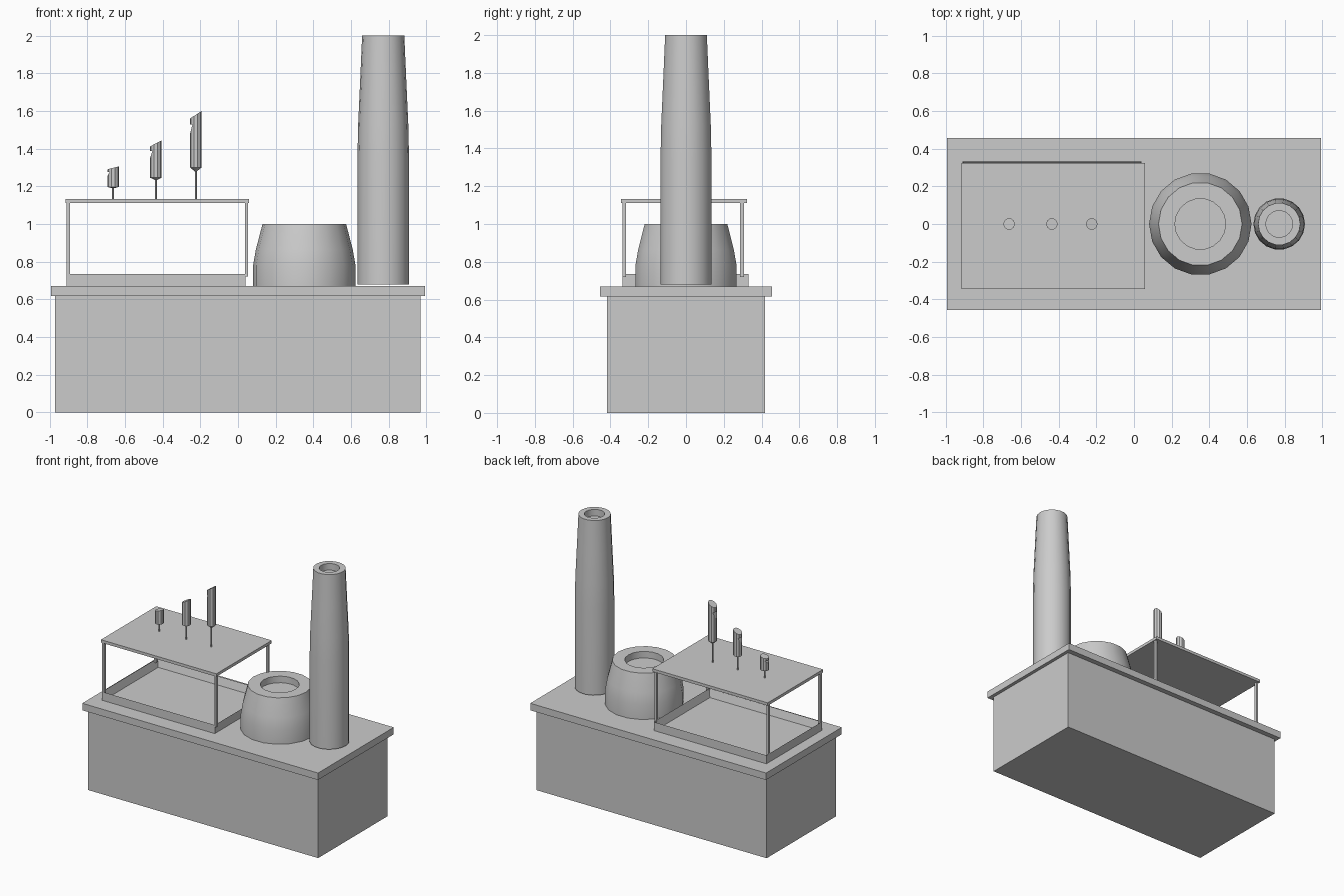
import bpy, bmesh, math
from mathutils import Vector

if "Cube" in bpy.data.objects:
    bpy.data.objects.remove(bpy.data.objects["Cube"])

grey = bpy.data.materials.new("plain_grey")
grey.diffuse_color = (0.6, 0.6, 0.6, 1)
grey.use_nodes = True
grey.node_tree.nodes["Principled BSDF"].inputs["Base Color"].default_value = grey.diffuse_color


def finish(bm, name, smooth=False):
    bmesh.ops.recalc_face_normals(bm, faces=bm.faces)
    mesh = bpy.data.meshes.new(name)
    bm.to_mesh(mesh)
    bm.free()
    ob = bpy.data.objects.new(name, mesh)
    bpy.context.collection.objects.link(ob)
    mesh.materials.append(grey)
    if smooth:
        bpy.ops.object.select_all(action='DESELECT')
        ob.select_set(True)
        bpy.context.view_layer.objects.active = ob
        bpy.ops.object.shade_smooth_by_angle(angle=math.radians(32))
    return ob


def box(name, x, y, z, wall=0, depth=0):
    """Box from ranges; a wall thickness hollows it from the top."""
    bm = bmesh.new()
    bmesh.ops.create_cube(bm, size=1)
    for v in bm.verts:
        v.co = Vector([r[0] if c < 0 else r[1] for c, r in zip(v.co, (x, y, z))])
    if wall:
        bm.normal_update()
        top = max(bm.faces, key=lambda f: f.normal.z)
        bmesh.ops.inset_region(bm, faces=[top], thickness=wall)
        for v in top.verts:
            v.co.z -= depth
    return finish(bm, name)


def turned(name, cx, profile, sides, slant=0, smooth=True):
    """Closed solid turned from (radius, z) points; slant tilts the last ring."""
    bm = bmesh.new()
    rings = []
    for i, (r, z) in enumerate(profile):
        tilt = slant if i == len(profile) - 1 else 0
        ring = []
        for k in range(sides):
            a = 2 * math.pi * k / sides
            ring.append(bm.verts.new((cx + r * math.cos(a), r * math.sin(a),
                                      z + tilt * math.cos(a))))
        rings.append(ring)
    for low, high in zip(rings, rings[1:]):
        for k in range(sides):
            n = (k + 1) % sides
            bm.faces.new((low[k], low[n], high[n], high[k]))
    bm.faces.new(rings[0][::-1])
    bm.faces.new(rings[-1])
    return finish(bm, name, smooth)


# Body and overhanging top slab
box("body", (-0.972, 0.968), (-0.417, 0.417), (0, 0.62))
box("top_slab", (-0.994, 0.994), (-0.456, 0.456), (0.617, 0.67))

# Shallow tray, corner posts and canopy
box("tray", (-0.91, 0.04), (-0.337, 0.331), (0.668, 0.735), wall=0.025, depth=0.058)
for side, px in (("left", (-0.91, -0.893)), ("right", (0.036, 0.052))):
    for end, py in (("front", (-0.337, -0.317)), ("back", (0.286, 0.306))):
        box(f"{end}_{side}_post", px, py, (0.72, 1.115))
box("canopy", (-0.915, 0.058), (-0.344, 0.323), (1.111, 1.133))

# Domed chamber and tall chimney, both with a recessed opening
turned("dome", 0.352, [(0.272, 0.67), (0.272, 0.78), (0.257, 0.865), (0.222, 1.0),
                       (0.135, 1.0), (0.135, 0.95)], 18)
turned("chimney", 0.771, [(0.137, 0.68), (0.137, 1.35), (0.133, 1.53), (0.123, 1.75),
                          (0.112, 2.0), (0.071, 2.0), (0.071, 1.95)], 18)

# Three whistles: thin stem, pipe with slanted top and a mouth notch
for i, (x, low, shoulder, top, slant, notch) in enumerate((
        (-0.663, 1.19, 1.197, 1.298, 0.008, 0.026),
        (-0.436, 1.234, 1.246, 1.428, 0.016, 0.045),
        (-0.224, 1.28, 1.3, 1.58, 0.02, 0.06)), 1):
    turned(f"whistle_stem_{i}", x, [(0.005, 1.12), (0.005, low + 0.005)], 8)
    pipe = turned(f"whistle_pipe_{i}", x, [(0.006, low), (0.031, shoulder), (0.031, top)],
                  10, slant)
    # Wedge that cuts the mouth on the left side
    zt = top - slant - notch * 0.55
    bm = bmesh.new()
    tri = [bm.verts.new((x + dx, -0.05, z)) for dx, z in
           ((-0.06, zt), (-0.018, zt), (-0.034, zt - notch), (-0.06, zt - notch))]
    face = bm.faces.new(tri)
    new = bmesh.ops.extrude_face_region(bm, geom=[face])["geom"]
    bmesh.ops.translate(bm, vec=(0, 0.1, 0),
                        verts=[g for g in new if isinstance(g, bmesh.types.BMVert)])
    cutter = finish(bm, f"mouth_cutter_{i}")
    cutter.hide_render = True
    cutter.hide_viewport = True
    cut = pipe.modifiers.new("mouth", 'BOOLEAN')
    cut.operation = 'DIFFERENCE'
    cut.solver = 'EXACT'
    cut.object = cutter
